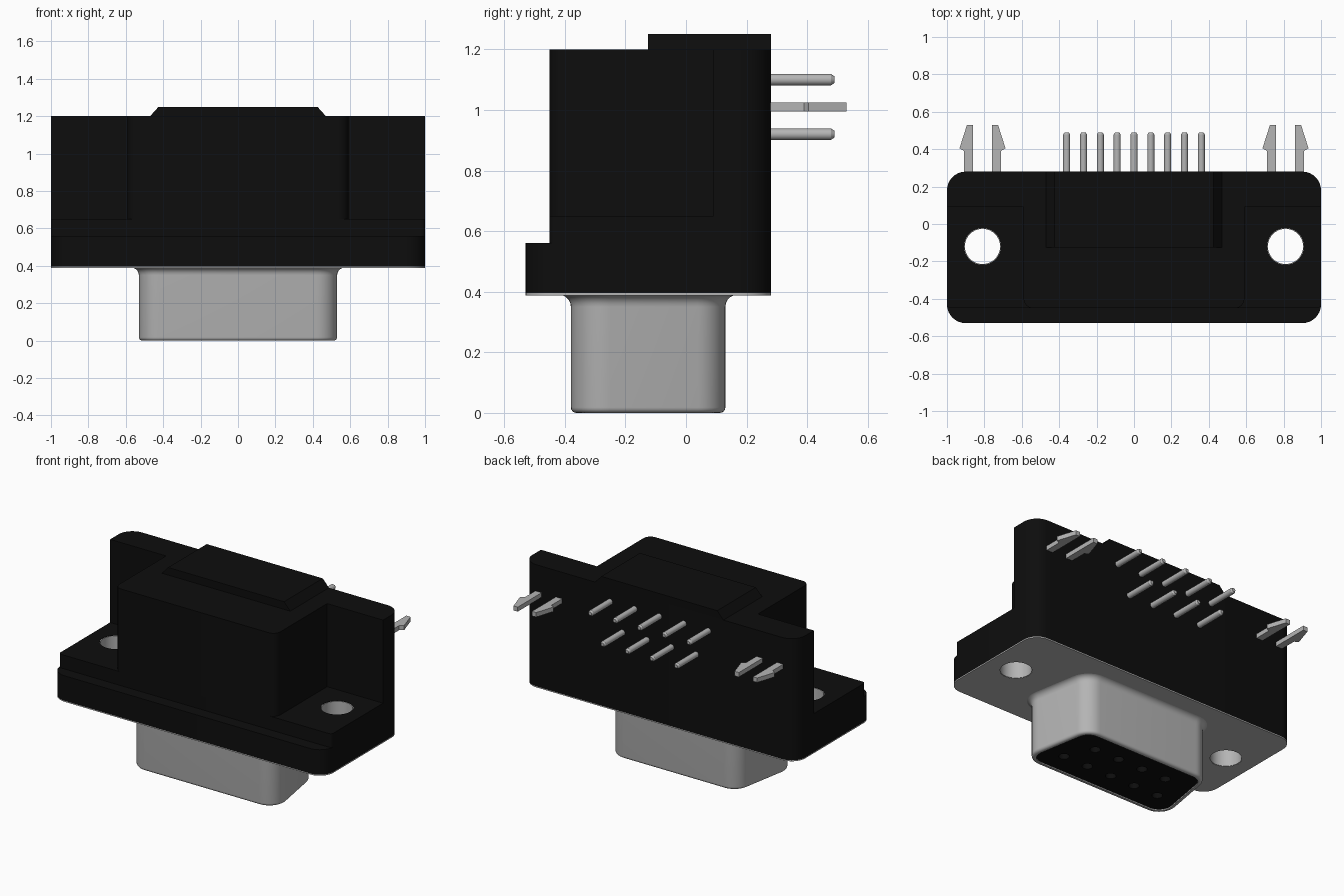
import bpy, bmesh, math
from mathutils import Vector

cube = bpy.data.objects.get("Cube")
if cube:
    bpy.data.objects.remove(cube, do_unlink=True)


def material(name, rgb):
    m = bpy.data.materials.new(name)
    m.use_nodes = True
    m.diffuse_color = (*rgb, 1)
    m.node_tree.nodes["Principled BSDF"].inputs["Base Color"].default_value = (*rgb, 1)
    return m


BLACK = material("black plastic", (0.004, 0.004, 0.004))
METAL = material("grey metal", (0.46, 0.46, 0.46))
parts = []


def loft(name, rings, mat, caps=True, closed=False):
    """Skin a stack of equal-length point rings."""
    bm = bmesh.new()
    loops = [[bm.verts.new(p) for p in ring] for ring in rings]
    pairs = list(zip(loops, loops[1:]))
    if closed:
        pairs.append((loops[-1], loops[0]))
    for a, b in pairs:
        n = len(a)
        for i in range(n):
            j = (i + 1) % n
            bm.faces.new((a[i], a[j], b[j], b[i]))
    if caps and not closed:
        bm.faces.new(loops[0])
        bm.faces.new(loops[-1])
    bmesh.ops.recalc_face_normals(bm, faces=bm.faces)
    me = bpy.data.meshes.new(name)
    bm.to_mesh(me)
    bm.free()
    me.materials.append(mat)
    ob = bpy.data.objects.new(name, me)
    bpy.context.collection.objects.link(ob)
    parts.append(ob)
    return ob


def rounded(corners, radii, n=8):
    """Polygon with an arc at each corner that has a radius."""
    out = []
    for i, c in enumerate(corners):
        p, r = Vector(c), radii[i]
        if r <= 0:
            out.append((p.x, p.y))
            continue
        u = (Vector(corners[i - 1]) - p).normalized()
        v = (Vector(corners[(i + 1) % len(corners)]) - p).normalized()
        half = u.angle(v) / 2
        centre = p + (u + v).normalized() * r / math.sin(half)
        s, e = p + u * (r / math.tan(half)) - centre, p + v * (r / math.tan(half)) - centre
        a0 = math.atan2(s.y, s.x)
        d = (math.atan2(e.y, e.x) - a0 + math.pi) % (2 * math.pi) - math.pi
        for k in range(n + 1):
            a = a0 + d * k / n
            out.append((centre.x + r * math.cos(a), centre.y + r * math.sin(a)))
    return out


def circle(x, y, r, n=32):
    return [(x + r * math.cos(2 * math.pi * i / n), y + r * math.sin(2 * math.pi * i / n))
            for i in range(n)]


def at(outline, z):
    return [(x, y, z) for x, y in outline]


def prism(name, outline, z0, z1, mat):
    return loft(name, [at(outline, z0), at(outline, z1)], mat)


def slab(name, hw, y0, y1, z0, z1, front_r, back_r, mat=BLACK):
    pts = [(-hw, y0), (hw, y0), (hw, y1), (-hw, y1)]
    return prism(name, rounded(pts, [front_r, front_r, back_r, back_r]), z0, z1, mat)


def drill(ob, centres, r, z0, z1, n=32):
    """Cut vertical round holes and bake the result."""
    for x, y in centres:
        cutter = prism("hole_cutter", circle(x, y, r, n), z0, z1, BLACK)
        parts.remove(cutter)
        mod = ob.modifiers.new("hole", 'BOOLEAN')
        mod.operation, mod.solver, mod.object = 'DIFFERENCE', 'EXACT', cutter
        bpy.context.view_layer.objects.active = ob
        bpy.ops.object.modifier_apply(modifier=mod.name)
        bpy.data.objects.remove(cutter, do_unlink=True)


# Housing: flange, raised ledge, rear wall, central block and ridge
screws = [(-0.81, -0.12), (0.81, -0.12)]
flange = slab("flange", 1, -0.53, 0.28, 0.395, 0.56, 0.1, 0.1)
ledge = slab("flange_ledge", 1, -0.45, 0.28, 0.56, 0.65, 0.02, 0.1)
plate = slab("shell_plate", 1, -0.53, 0.28, 0.388, 0.395, 0.1, 0.1, METAL)
for ob in (flange, ledge, plate):
    drill(ob, screws, 0.098, 0.2, 0.9)
slab("rear_wall", 1, 0.09, 0.28, 0.65, 1.2, 0, 0.1)
slab("central_block", 0.59, -0.45, 0.09, 0.65, 1.2, 0.05, 0)
ridge = [(-0.47, 1.2), (0.47, 1.2), (0.425, 1.25), (-0.425, 1.25)]
loft("top_ridge", [[(x, y, z) for x, z in ridge] for y in (-0.125, 0.28)], BLACK)

# Metal sleeves lining the screw holes
for i, (x, y) in enumerate(screws):
    section = [(0.099, 0.389), (0.094, 0.389), (0.094, 0.648), (0.099, 0.648)]
    loft(f"screw_sleeve_{i + 1}", [at(circle(x, y, r), z) for r, z in section],
         METAL, closed=True)


# D-shaped outline, wide at the front, grown by an offset
def d_outline(o):
    t = math.tan(math.radians(10))
    y0, y1 = -0.38 - o, 0.13 + o

    def w(y):
        return 0.551 - (y + 0.38) * t + o / math.cos(math.radians(10))
    pts = [(-w(y0), y0), (w(y0), y0), (w(y1), y1), (-w(y1), y1)]
    return rounded(pts, [0.11 + o] * 4, 10)


# Shell: flared root, straight skirt, rolled lip and inner wall
profile = []
for k in range(6):
    a = math.radians(90 - 18 * k)
    profile.append((0.04 - 0.04 * math.cos(a), 0.35 + 0.04 * math.sin(a)))
for k in range(5):
    a = math.radians(22.5 * k)
    profile.append((-0.018 + 0.018 * math.cos(a), 0.018 - 0.018 * math.sin(a)))
profile += [(-0.028, 0), (-0.028, 0.1)]
loft("shell", [at(d_outline(o), z) for o, z in profile], METAL, caps=False)

# Insulator face with nine sockets
insulator = prism("insulator", d_outline(-0.028), 0.008, 0.385, BLACK)
front_row = [(0.18 * i, -0.215) for i in range(-2, 3)]
back_row = [(0.18 * i - 0.09, -0.035) for i in range(-1, 3)]
drill(insulator, front_row + back_row, 0.032, -0.1, 0.2, 16)

# Solder pins with chamfered tips: five above, four below
for row, z in ((front_row, 1.10), (back_row, 0.92)):
    for i, (x, _) in enumerate(row):
        rings = [[(px, y, pz) for px, pz in circle(x, z, r, 16)]
                 for y, r in ((0.27, 0.019), (0.478, 0.019), (0.49, 0.011))]
        loft(f"pin_{'upper' if z > 1 else 'lower'}_{i + 1}", rings, METAL)

# Barbed board locks, two mirrored prongs on each side
prong = [(0.052, 0.27), (0.098, 0.27), (0.098, 0.39), (0.123, 0.405),
         (0.083, 0.53), (0.052, 0.53)]
for side in (-1, 1):
    for s in (-1, 1):
        outline = [(side * 0.81 + s * x, y) for x, y in prong]
        prism(f"board_lock_{'right' if side < 0 else 'left'}_{'a' if s < 0 else 'b'}",
              outline, 0.995, 1.025, METAL)

# Smooth shading with crisp edges
bpy.ops.object.select_all(action='DESELECT')
for ob in parts:
    ob.select_set(True)
bpy.context.view_layer.objects.active = parts[0]
bpy.ops.object.shade_smooth_by_angle(angle=math.radians(30))
